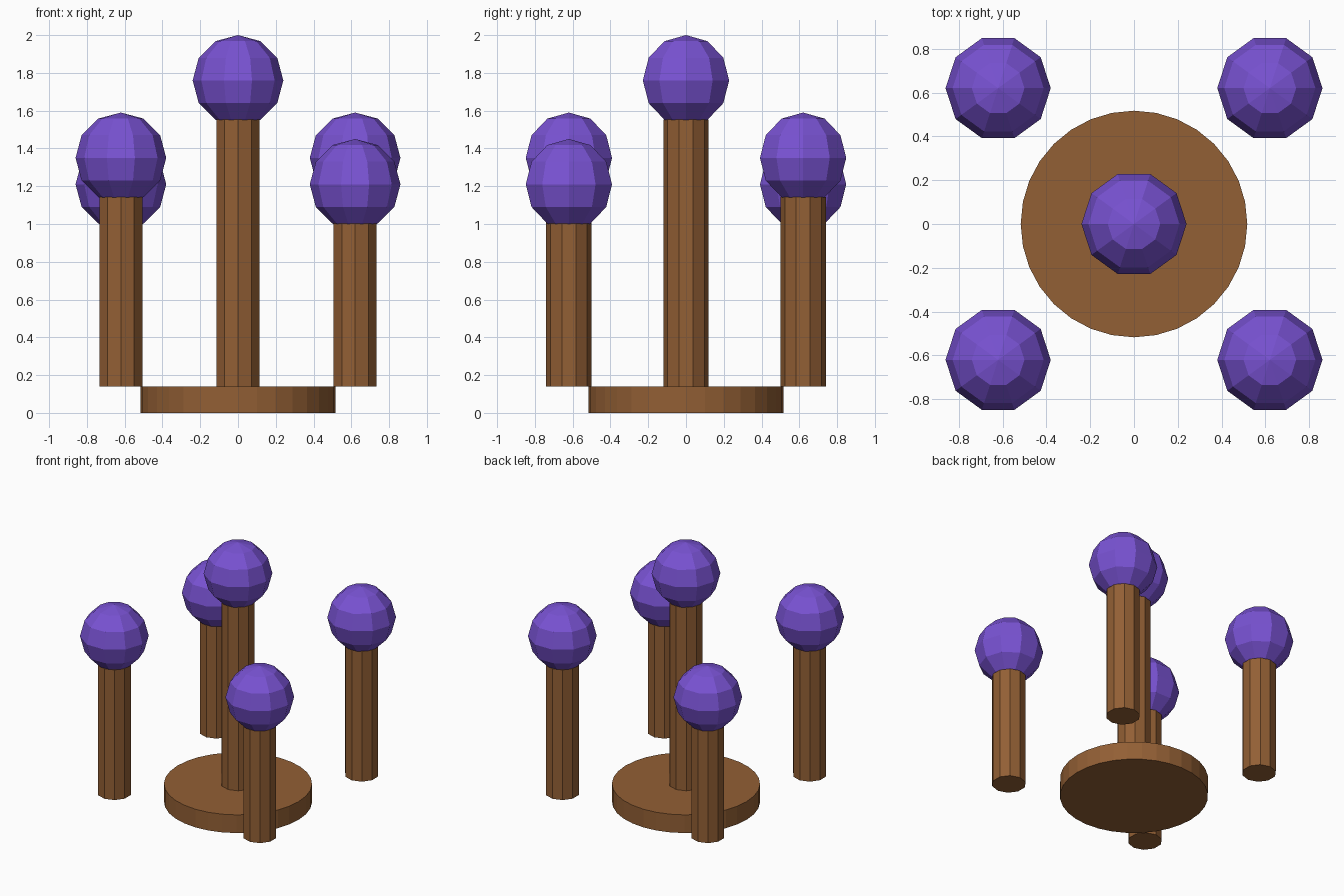
import bpy

if "Cube" in bpy.data.objects:
    bpy.data.objects.remove(bpy.data.objects["Cube"])


def material(name, color):
    m = bpy.data.materials.new(name)
    m.diffuse_color = (*color, 1)
    m.use_nodes = True
    m.node_tree.nodes["Principled BSDF"].inputs["Base Color"].default_value = m.diffuse_color
    return m


wood = material("brown_wood", (0.29, 0.115, 0.035))
purple = material("purple", (0.19, 0.085, 0.65))


def finish(name, mat):
    ob = bpy.context.object
    ob.name = name
    ob.data.materials.append(mat)


def cylinder(name, x, y, z0, z1, radius, sides):
    bpy.ops.mesh.primitive_cylinder_add(vertices=sides, radius=radius, depth=z1 - z0,
                                        location=(x, y, (z0 + z1) / 2))
    finish(name, wood)


def topped_post(name, x, y, ball_z):
    # ten-sided post ending at the lowest ring of its faceted ball
    cylinder(name + "_post", x, y, 0.14, ball_z - 0.208, 0.12, 10)
    bpy.ops.mesh.primitive_uv_sphere_add(segments=10, ring_count=6, radius=0.24,
                                         location=(x, y, ball_z))
    # turn so that a vertex lies on the y axis, like the post
    bpy.context.object.rotation_euler.z = 1.5707963
    finish(name + "_ball", purple)


# round base
cylinder("base", 0, 0, 0, 0.14, 0.517, 32)

# tall centre post and four outer posts, equal heights on each diagonal
topped_post("centre", 0, 0, 1.76)
for side, sx in (("left", -1), ("right", 1)):
    for end, sy in (("front", -1), ("back", 1)):
        topped_post(f"{end}_{side}", 0.62 * sx, 0.62 * sy, 1.35 if sx == sy else 1.21)
